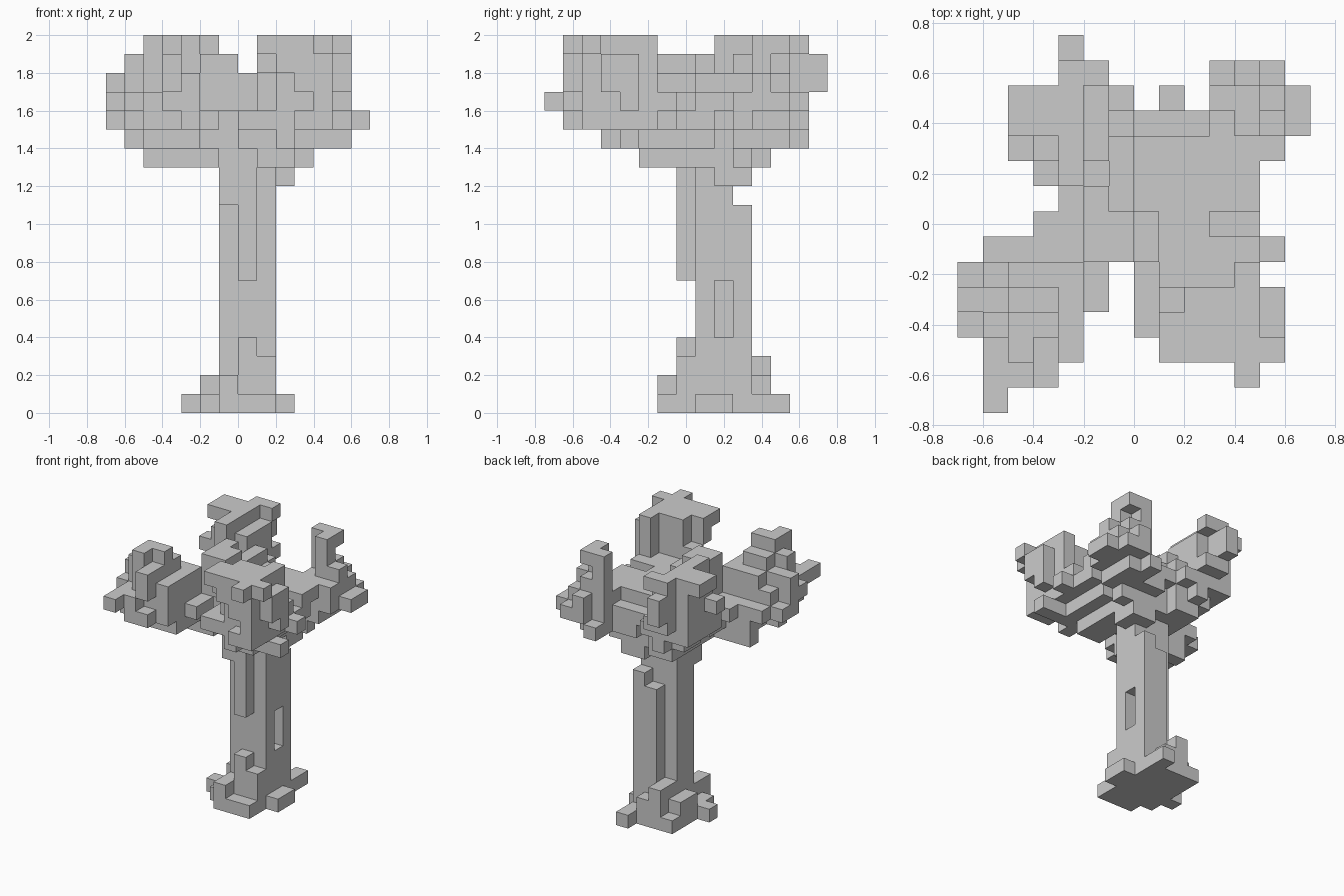
import bpy
import bmesh
from mathutils import Vector

old = bpy.data.objects.get("Cube")
if old:
    bpy.data.objects.remove(old, do_unlink=True)

grey = bpy.data.materials.new("stone_grey")
grey.use_nodes = True
colour = (0.6, 0.6, 0.6, 1)
grey.diffuse_color = colour
grey.node_tree.nodes["Principled BSDF"].inputs["Base Color"].default_value = colour

CELL = 0.1
filled = {}   # cell -> part name


def span(value):
    low, high = value if isinstance(value, tuple) else (value, value)
    return range(low, high + 1)


def block(part, z, x, y):
    """Fill an inclusive range of cells for one part."""
    for i in span(x):
        for j in span(y):
            for k in span(z):
                filled.setdefault((i, j, k), part)


def carve(z, x, y):
    for i in span(x):
        for j in span(y):
            for k in span(z):
                filled.pop((i, j, k), None)


def build(part):
    """Make the outer skin of one part's cells."""
    bm = bmesh.new()
    for cell, owner in filled.items():
        if owner != part:
            continue
        centre = Vector((cell[0] + 0.5, cell[1], cell[2] + 0.5))
        for axis in range(3):
            for sign in (-1, 1):
                beside = list(cell)
                beside[axis] += sign
                if tuple(beside) in filled:
                    continue
                n, u = Vector(), Vector()
                n[axis] = sign
                u[(axis + 1) % 3] = 1
                v = n.cross(u)
                corners = [n + u + v, n - u + v, n - u - v, n + u - v]
                bm.faces.new([bm.verts.new((centre + c / 2) * CELL) for c in corners])
    bmesh.ops.remove_doubles(bm, verts=bm.verts, dist=CELL / 100)
    bmesh.ops.dissolve_limit(bm, angle_limit=0.01, verts=bm.verts, edges=bm.edges)
    mesh = bpy.data.meshes.new(part)
    bm.to_mesh(mesh)
    bm.free()
    mesh.materials.append(grey)
    bpy.context.collection.objects.link(bpy.data.objects.new(part, mesh))


# Trunk with a ridge at the front and a slot in one side
block("trunk", z=(0, 13), x=(-1, 1), y=(1, 2))
block("trunk", z=(0, 10), x=1, y=3)
block("trunk", z=(0, 9), x=0, y=3)
block("trunk", z=(7, 13), x=0, y=0)
block("trunk", z=(11, 13), x=-1, y=0)
block("trunk", z=(12, 13), x=(1, 2), y=(2, 3))
carve(z=(4, 6), x=1, y=2)

# Roots
block("roots", z=0, x=(-1, 1), y=-1)
block("roots", z=0, x=(-2, 1), y=(0, 4))
block("roots", z=0, x=2, y=(1, 2))
block("roots", z=0, x=-3, y=1)
block("roots", z=0, x=1, y=5)
block("roots", z=1, x=-1, y=(-1, 0))
block("roots", z=1, x=-2, y=(2, 3))
block("roots", z=(1, 3), x=0, y=0)
block("roots", z=(1, 2), x=1, y=0)
block("roots", z=(1, 2), x=-1, y=(3, 4))
block("roots", z=1, x=0, y=4)

# Crown centre
C = "crown_centre"
block(C, z=13, x=(-2, 1), y=(0, 3))
block(C, z=13, x=2, y=(0, 1))
block(C, z=14, x=(-2, 2), y=(0, 3))
block(C, z=14, x=3, y=(0, 1))
block(C, z=14, x=-3, y=(0, 1))
block(C, z=15, x=(-4, 4), y=0)
block(C, z=15, x=(-3, 3), y=(1, 3))
block(C, z=15, x=4, y=1)
block(C, z=15, x=(0, 3), y=4)
block(C, z=16, x=(3, 4), y=(1, 3))
block(C, z=16, x=(-2, 2), y=(-1, 3))
block(C, z=17, x=(-2, 0), y=(-1, 0))
block(C, z=17, x=-1, y=(1, 3))
block(C, z=18, x=(-2, -1), y=(-1, 0))
block(C, z=18, x=-2, y=1)

# Front lobe on the -x side
L = "front_lobe_a"
block(L, z=13, x=(-5, -2), y=-1)
block(L, z=14, x=(-5, -3), y=(-4, -1))
block(L, z=14, x=-6, y=-3)
block(L, z=15, x=(-7, -2), y=(-3, -2))
block(L, z=15, x=(-6, -3), y=(-5, -1))
block(L, z=16, x=(-7, -3), y=(-4, -3))
block(L, z=16, x=(-6, -3), y=(-5, -2))
block(L, z=15, x=(-5, -4), y=-6)
block(L, z=16, x=(-6, -5), y=-6)
block(L, z=16, x=-6, y=-7)
block(L, z=17, x=(-5, -3), y=(-5, -2))
block(L, z=17, x=-6, y=(-4, -3))
block(L, z=17, x=-7, y=-3)
block(L, z=18, x=(-5, -4), y=(-5, -3))
block(L, z=(17, 18), x=-4, y=-6)
block(L, z=18, x=-6, y=-4)
block(L, z=19, x=(-5, -4), y=-4)
block(L, z=19, x=-5, y=-5)

# Front lobe on the +x side, topped by a cross
R = "front_lobe_b"
block(R, z=13, x=(1, 2), y=(-2, -1))
block(R, z=14, x=(0, 3), y=(-2, -1))
block(R, z=14, x=(2, 4), y=-3)
block(R, z=14, x=5, y=-3)
block(R, z=14, x=2, y=-4)
block(R, z=15, x=(0, 4), y=(-4, -1))
block(R, z=15, x=5, y=-1)
block(R, z=15, x=(3, 4), y=-5)
block(R, z=16, x=(1, 4), y=(-3, -1))
block(R, z=16, x=(2, 4), y=-4)
block(R, z=16, x=5, y=-3)
block(R, z=16, x=4, y=-5)
block(R, z=17, x=(3, 4), y=-5)
block(R, z=17, x=(2, 4), y=(-4, -3))
block(R, z=17, x=1, y=-3)
block(R, z=(17, 18), x=5, y=(-4, -3))
block(R, z=18, x=(2, 4), y=(-5, -3))
block(R, z=18, x=1, y=-4)
block(R, z=(17, 18), x=4, y=-2)
block(R, z=19, x=(1, 5), y=-5)
block(R, z=19, x=(1, 4), y=-4)
block(R, z=19, x=(2, 4), y=-3)
block(R, z=19, x=4, y=(-6, -2))

# Back lobe on the -x side
B = "back_lobe_a"
block(B, z=13, x=(-2, -1), y=(3, 4))
block(B, z=14, x=(-3, -1), y=(3, 4))
block(B, z=14, x=-2, y=5)
block(B, z=15, x=(-4, -1), y=(2, 5))
block(B, z=16, x=(-4, -2), y=(2, 5))
block(B, z=16, x=-1, y=4)
block(B, z=16, x=(-3, -2), y=6)
block(B, z=17, x=(-4, -2), y=(3, 5))
block(B, z=17, x=-5, y=3)
block(B, z=18, x=(-4, -2), y=(3, 5))
block(B, z=(17, 18), x=-3, y=2)
block(B, z=(17, 18), x=-3, y=(6, 7))
block(B, z=19, x=(-5, -3), y=(4, 5))
block(B, z=19, x=-3, y=(2, 3))
block(B, z=19, x=(-3, -2), y=6)

# Back lobe on the +x side, with a small bent tower
T = "back_lobe_b"
block(T, z=13, x=(2, 3), y=3)
block(T, z=14, x=(1, 3), y=4)
block(T, z=14, x=(3, 4), y=(3, 5))
block(T, z=14, x=3, y=6)
block(T, z=15, x=(3, 5), y=(3, 5))
block(T, z=15, x=6, y=(4, 5))
block(T, z=15, x=(4, 5), y=6)
block(T, z=16, x=(3, 5), y=(3, 5))
block(T, z=16, x=4, y=6)
block(T, z=17, x=4, y=5)
block(T, z=17, x=5, y=4)
block(T, z=(17, 18), x=4, y=4)
block(T, z=(17, 18), x=3, y=5)
block(T, z=19, x=(3, 4), y=5)
block(T, z=19, x=4, y=4)

for name in sorted(set(filled.values())):
    build(name)
